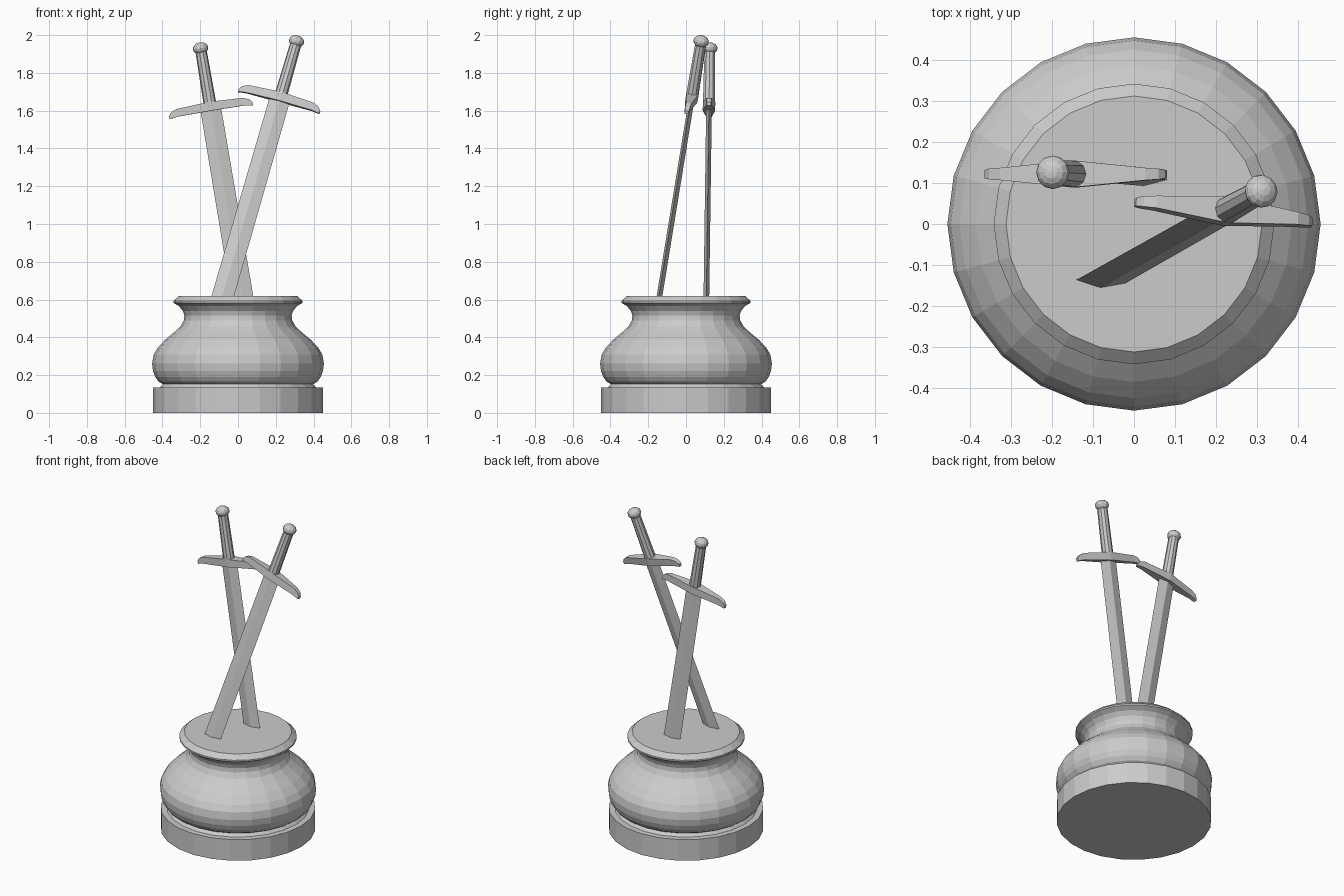
import bpy, bmesh, math
from mathutils import Vector, Matrix

if "Cube" in bpy.data.objects:
    bpy.data.objects.remove(bpy.data.objects["Cube"])


def finish(name, bm, matrix=None):
    bmesh.ops.recalc_face_normals(bm, faces=bm.faces)
    if matrix is not None:
        bm.transform(matrix)
    mesh = bpy.data.meshes.new(name)
    bm.to_mesh(mesh)
    bm.free()
    ob = bpy.data.objects.new(name, mesh)
    bpy.context.collection.objects.link(ob)
    return ob


def loft(name, rings, matrix=None):
    """Skin a list of equal-length closed rings and cap both ends."""
    bm = bmesh.new()
    vs = [[bm.verts.new(p) for p in ring] for ring in rings]
    n = len(vs[0])
    for a, b in zip(vs, vs[1:]):
        for i in range(n):
            j = (i + 1) % n
            bm.faces.new((a[i], a[j], b[j], b[i]))
    bm.faces.new(vs[0])
    bm.faces.new(vs[-1])
    return finish(name, bm, matrix)


def lathe(name, profile, sides, matrix=None):
    step = 2 * math.pi / sides
    return loft(name, [[(r * math.cos(i * step), r * math.sin(i * step), z)
                        for i in range(sides)] for r, z in profile], matrix)


# Turned pedestal: plinth, then bulging body with flared rim
lathe("plinth", [(.45, 0), (.45, .135)], 24)
lathe("pedestal_body", [
    (.415, .134), (.398, .152), (.42, .165), (.438, .19), (.45, .222),
    (.455, .262), (.447, .308), (.425, .345), (.385, .388), (.34, .425),
    (.305, .457), (.287, .49), (.284, .515), (.292, .54), (.312, .565),
    (.342, .583), (.342, .593), (.312, .62)], 24)


def sword(prefix, foot, pommel, cross):
    foot, pommel = Vector(foot), Vector(pommel)
    axis = (pommel - foot).normalized()
    w = Vector(cross)
    w = (w - axis * w.dot(axis)).normalized()
    n = axis.cross(w)
    length = (pommel - foot).length
    grip = .315
    guard = pommel - axis * grip
    # local frame: x along guard, y through blade thickness, z towards pommel
    m = Matrix.Translation(guard) @ Matrix((w, n, axis)).transposed().to_4x4()

    # Diamond-section blade, sunk slightly into the pedestal top
    def diamond(z, a, b):
        return [(a, 0, z), (0, b, z), (-a, 0, z), (0, -b, z)]
    loft(prefix + "_blade", [diamond(-(length - grip) - .03, .058, .015),
                             diamond(0, .055, .015)], m)

    # Cross guard: stations of (offset, half depth, bottom, top), mirrored
    half = [(0, .033, -.02, .028), (.18, .015, -.022, .019),
            (.21, .013, -.026, .006), (.224, .01, -.029, -.012)]
    stations = [(-u, d, b, t) for u, d, b, t in reversed(half[1:])] + half
    loft(prefix + "_guard", [[(u, -d, b), (u, d, b), (u, d, t), (u, -d, t)]
                             for u, d, b, t in stations], m)

    # Round grip
    lathe(prefix + "_grip", [(.034, 0), (.03, grip)], 10, m)

    # Slightly flattened ball pommel
    bm = bmesh.new()
    bmesh.ops.create_uvsphere(bm, u_segments=12, v_segments=8, radius=.041)
    bm.transform(Matrix.Translation((0, 0, grip)) @ Matrix.Diagonal((1, 1, .78, 1)))
    finish(prefix + "_pommel", bm, m)


sword("front_sword", (-.08, -.14, .62), (.31, .08, 1.967), (.43, -.05, -.116))
sword("rear_sword", (.022, .108, .62), (-.198, .126, 1.93), (1, 0, .168))
